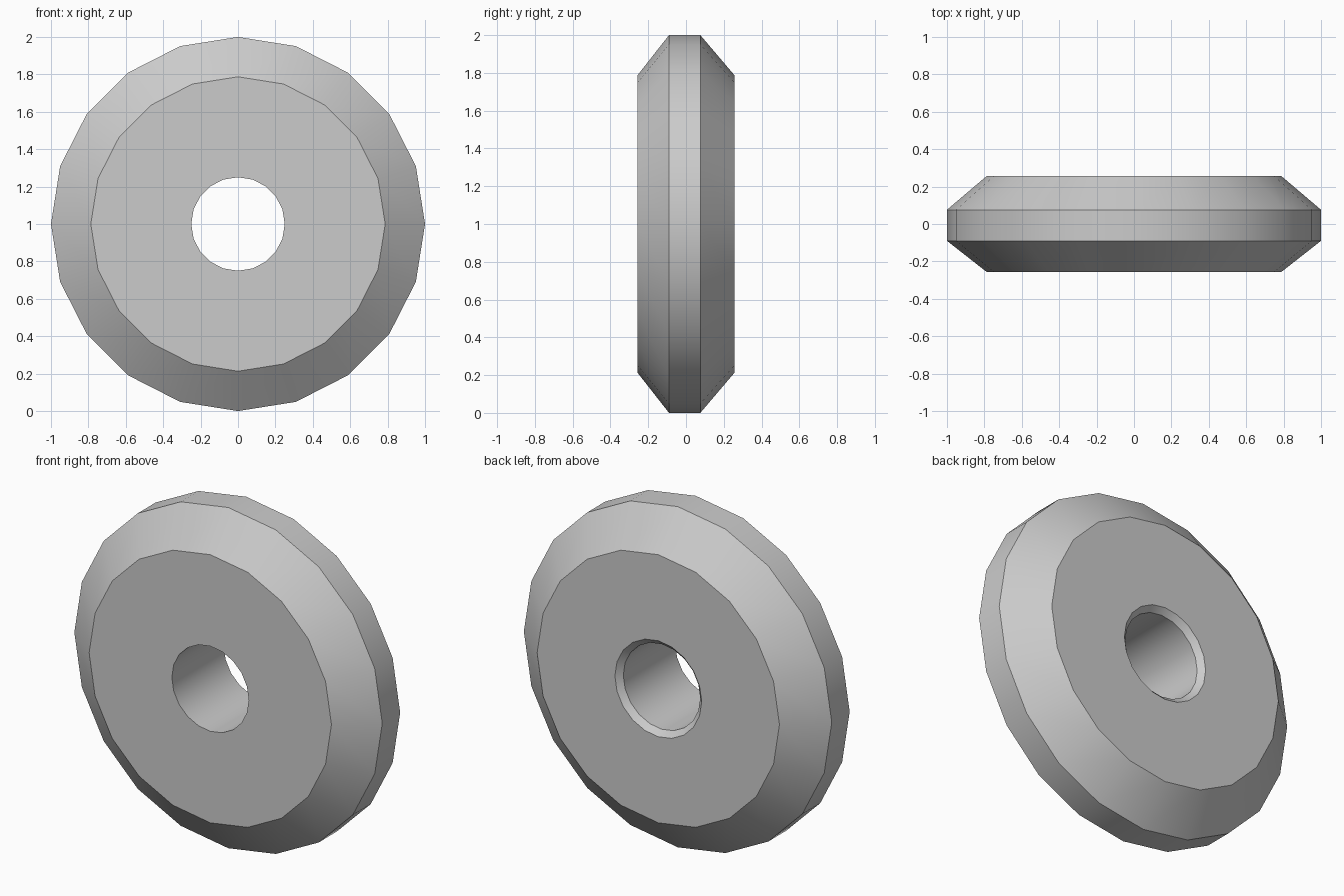
import bpy, bmesh, math
from mathutils import Vector

SIDES = 20

cube = bpy.data.objects.get("Cube")
if cube:
    bpy.data.objects.remove(cube, do_unlink=True)

# Single plain grey
grey = bpy.data.materials.new("light_grey")
grey.use_nodes = True
colour = (0.6, 0.6, 0.6, 1)
grey.diffuse_color = colour
grey.node_tree.nodes["Principled BSDF"].inputs["Base Color"].default_value = colour

# Ring cross-section as (radius, y): bore, front face, bevelled rim, back face, bore chamfer
profile = [(0.25, -0.257), (0.787, -0.257), (1.0, -0.09), (1.0, 0.076),
           (0.787, 0.257), (0.282, 0.257), (0.25, 0.225)]

# Revolve the section around the y axis
bm = bmesh.new()
verts = [bm.verts.new((0, y, r)) for r, y in profile]
edges = [bm.edges.new((a, b)) for a, b in zip(verts, verts[1:] + verts[:1])]
bmesh.ops.spin(bm, geom=verts + edges, cent=Vector(), axis=Vector((0, 1, 0)),
               angle=math.tau, steps=SIDES, use_merge=False)
bmesh.ops.remove_doubles(bm, verts=bm.verts, dist=0.0005)
bmesh.ops.recalc_face_normals(bm, faces=bm.faces)

mesh = bpy.data.meshes.new("wheel_disc")
bm.to_mesh(mesh)
bm.free()
mesh.materials.append(grey)

wheel = bpy.data.objects.new("wheel_disc", mesh)
wheel.location.z = 1
bpy.context.collection.objects.link(wheel)

# Smooth around the rim and bore, crisp at the bevel edges
bpy.ops.object.select_all(action="DESELECT")
wheel.select_set(True)
bpy.context.view_layer.objects.active = wheel
bpy.ops.object.shade_smooth_by_angle(angle=math.radians(30))
